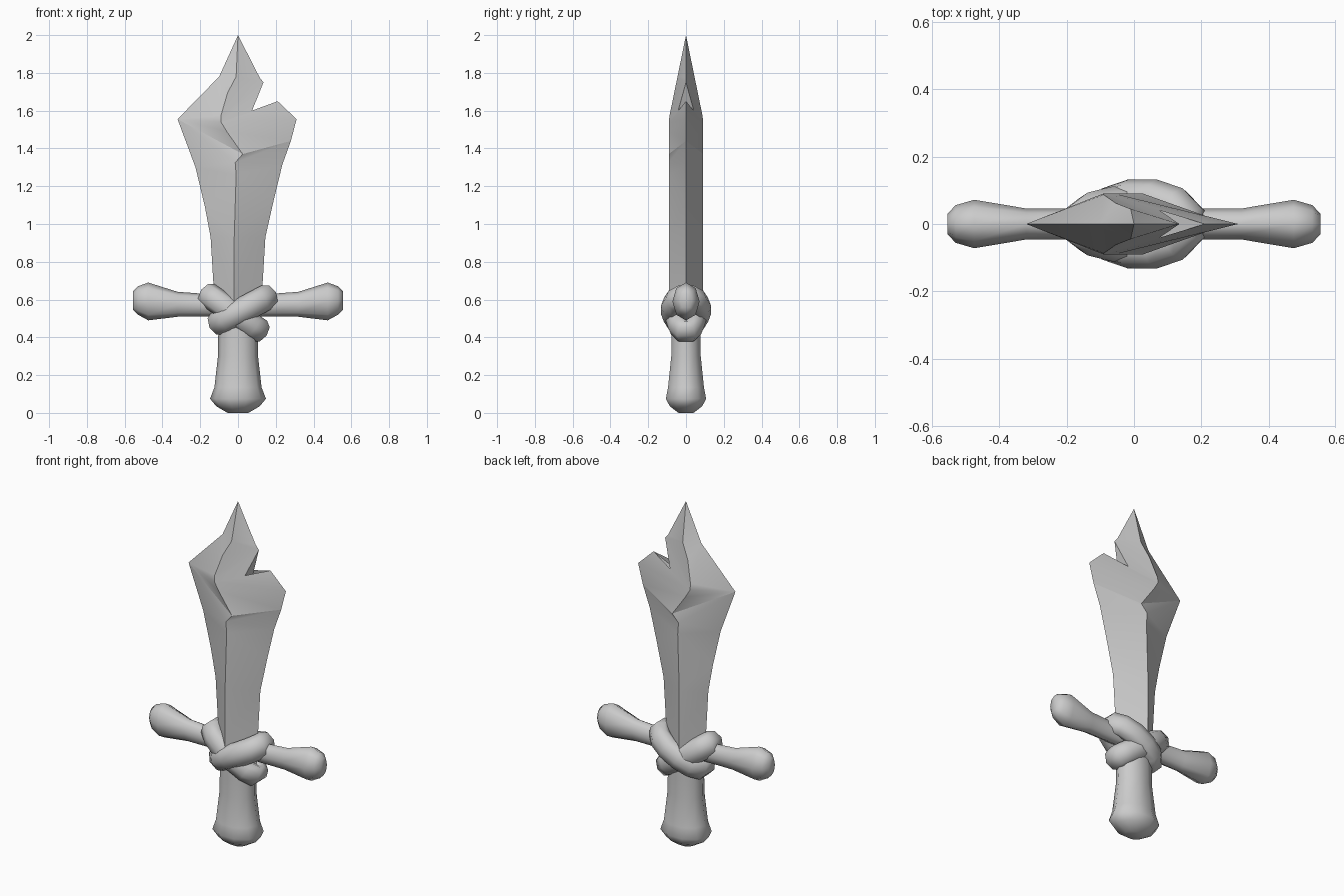
import bpy, bmesh
from math import sin, cos, pi, radians
from mathutils import Vector, Matrix

if "Cube" in bpy.data.objects:
    bpy.data.objects.remove(bpy.data.objects["Cube"])


def finish(name, bm, angle):
    bmesh.ops.remove_doubles(bm, verts=bm.verts, dist=0.0005)
    bmesh.ops.recalc_face_normals(bm, faces=bm.faces)
    me = bpy.data.meshes.new(name)
    bm.to_mesh(me)
    bm.free()
    ob = bpy.data.objects.new(name, me)
    bpy.context.collection.objects.link(ob)
    bpy.ops.object.select_all(action='DESELECT')
    ob.select_set(True)
    bpy.context.view_layer.objects.active = ob
    bpy.ops.object.shade_smooth_by_angle(angle=radians(angle))
    return ob


def skin(name, rings, closed=False, angle=60):
    """Join equal-length rings of points into a tube."""
    bm = bmesh.new()
    vs = [[bm.verts.new(p) for p in r] for r in rings]
    n = len(vs[0])
    for a, b in zip(vs, vs[1:] + vs[:1] if closed else vs[1:]):
        for i in range(n):
            j = (i + 1) % n
            bm.faces.new((a[i], a[j], b[j], b[i]))
    if not closed:
        bm.faces.new(vs[0])
        bm.faces.new(vs[-1])
    return finish(name, bm, angle)


def circle(n, offset=0.0):
    return [(cos(2 * pi * (i + offset) / n), sin(2 * pi * (i + offset) / n)) for i in range(n)]


# Blade: outlines and the jagged central ridge, as (x, z) from the tip down
left = [(0, 2), (-.10, 1.78), (-.32, 1.555), (-.225, 1.30), (-.175, 1.09),
        (-.145, .93), (-.13, .68), (-.12, .48)]
right = [(0, 2), (.115, 1.775), (.135, 1.75), (.04, 1.515), (.21, 1.65), (.31, 1.555),
         (.28, 1.44), (.235, 1.315), (.19, 1.13), (.145, .93), (.13, .68), (.12, .48)]
ridge = [(0, 2), (-.01, 1.78), (-.055, 1.695), (-.09, 1.575), (-.09, 1.54), (-.06, 1.49),
         (.025, 1.37), (-.015, 1.325), (-.01, 1.26), (-.02, .93), (-.02, .68), (-.02, .48)]
NOTCH = 3


def zip_strip(bm, a, b):
    """Triangulate between two polylines, always stepping the higher one."""
    i = j = 0
    while i < len(a) - 1 or j < len(b) - 1:
        step_a = j == len(b) - 1 or (i < len(a) - 1 and a[i + 1].z >= b[j + 1].z)
        tri = (a[i], b[j], a[i + 1] if step_a else b[j + 1])
        if (tri[1] - tri[0]).length > 1e-5 and (tri[2] - tri[1]).length > 1e-5:
            bm.faces.new([bm.verts.new(p) for p in tri])
        i, j = (i + 1, j) if step_a else (i, j + 1)


bm = bmesh.new()
for side in (-1, 1):
    rd = [Vector((x, side * .091 * min(1, (2 - z) / .445), z)) for x, z in ridge]
    lt = [Vector((x, 0, z)) for x, z in left]
    rt = [Vector((x, side * .065 if k == NOTCH else 0, z)) for k, (x, z) in enumerate(right)]
    zip_strip(bm, rd, lt)
    zip_strip(bm, rd, rt)
# inner walls of the notch
nx, nz = right[NOTCH]
for k in (NOTCH - 1, NOTCH + 1):
    x, z = right[k]
    bm.faces.new([bm.verts.new(p) for p in ((x, 0, z), (nx, -.065, nz), (nx, .065, nz))])
finish("blade", bm, 25)

# Handle: flared oval grip, (z, half width, half depth)
grip = [(0, .055, .042), (.035, .115, .09), (.075, .148, .112), (.135, .125, .1),
        (.30, .106, .082), (.40, .105, .08), (.52, .10, .075)]
skin("handle", [[(w * c, d * s, z) for c, s in circle(10)] for z, w, d in grip])

# Crossguard: mirrored flared bar, (x, centre z, half height, half depth)
bar = [(.555, .595, .05, .03), (.53, .595, .075, .056), (.475, .59, .1, .072),
       (.32, .575, .066, .046), (.17, .57, .06, .046)]
stations = bar + [(-x, z, h, d) for x, z, h, d in reversed(bar)]
skin("crossguard", [[(x, d * c, z + h * s) for c, s in circle(8)] for x, z, h, d in stations])


# Bindings: two tilted oval loops crossing at the guard
def binding(name, centre, tilt, length, depth, thick):
    rot = Matrix.Rotation(radians(-tilt), 3, 'Y')
    rings = []
    for c, s in circle(12, .5):
        out = Vector((c * depth, s * length, 0)).normalized()
        mid = Vector((c * length, s * depth, 0))
        rings.append([Vector(centre) + rot @ (mid + out * thick * .9 * u + Vector((0, 0, thick * 1.1 * v)))
                      for u, v in circle(8)])
    skin(name, rings, closed=True)


binding("binding_over", (.025, 0, .545), 28, .155, .08, .062)
binding("binding_under", (-.022, 0, .53), -35, .175, .06, .06)
